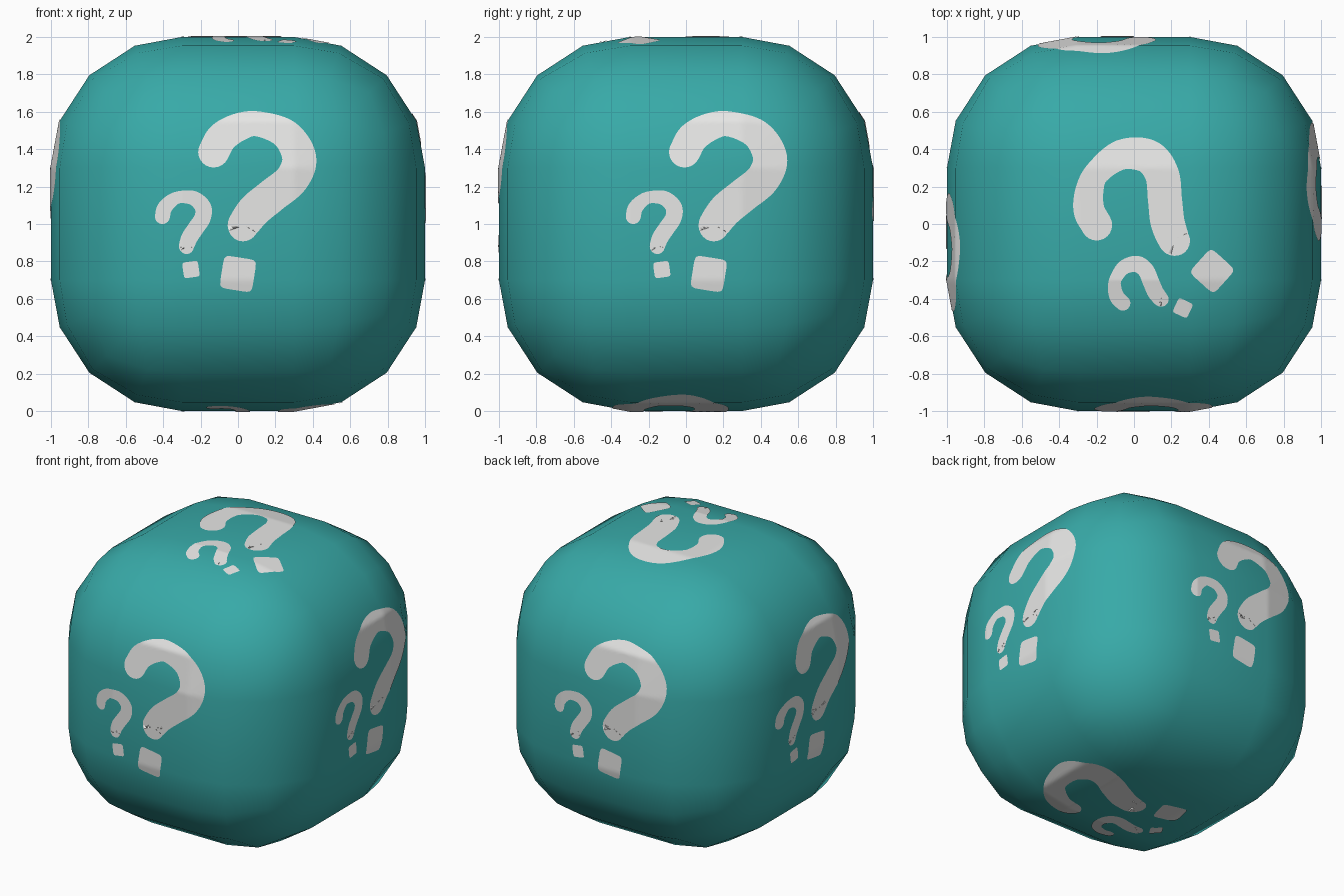
import bpy, bmesh, math
from mathutils import Vector, Matrix
from mathutils.bvhtree import BVHTree

if "Cube" in bpy.data.objects:
    bpy.data.objects.remove(bpy.data.objects["Cube"])

FLAT, R = 0.30, 0.70          # half size of the flat face, edge radius
LIFT = 0.004                  # height of the painted plates above the body


def material(name, rgb):
    m = bpy.data.materials.new(name)
    m.diffuse_color = (*rgb, 1)
    m.use_nodes = True
    m.node_tree.nodes["Principled BSDF"].inputs["Base Color"].default_value = m.diffuse_color
    return m


teal = material("teal", (0.039, 0.40, 0.39))
white = material("off_white", (0.80, 0.80, 0.79))

X, Y, Z = Vector((1, 0, 0)), Vector((0, 1, 0)), Vector((0, 0, 1))
# side: right axis, up axis, mark rotation (degrees), mark shift
SIDES = {
    "front": (X, Z, 0, (0, 0)),
    "right": (Y, Z, 0, (0.122, 0)),
    "back": (-X, Z, 0, (0.095, 0.015)),
    "left": (-Y, Z, 0, (0.048, -0.01)),
    "top": (X, Y, 57, (0.194, -0.106)),
    "bottom": (X, -Y, -66, (-0.003, 0.035)),
}


def make_object(name, bm, mat):
    mesh = bpy.data.meshes.new(name)
    bm.to_mesh(mesh)
    mesh.materials.append(mat)
    for p in mesh.polygons:
        p.use_smooth = True
    ob = bpy.data.objects.new(name, mesh)
    ob.location.z = 1
    bpy.context.collection.objects.link(ob)
    return ob


def add_grid(bm, rows):
    verts = [[bm.verts.new(p) for p in row] for row in rows]
    for a, b in zip(verts, verts[1:]):
        for j in range(len(a) - 1):
            bm.faces.new((a[j], b[j], b[j + 1], a[j + 1]))


# Rounded cube: six grids, pushed onto a radius around an inner cube
def rounded(p):
    inner = Vector([max(-FLAT, min(FLAT, c)) for c in p])
    return inner + (p - inner).normalized() * R


ticks = [-1, -0.57, -FLAT, FLAT, 0.57, 1]
body = bmesh.new()
for u, v, _, _ in SIDES.values():
    n = u.cross(v)
    add_grid(body, [[rounded(n + u * a + v * b) for b in ticks] for a in ticks])
bmesh.ops.remove_doubles(body, verts=body.verts, dist=1e-4)
bmesh.ops.recalc_face_normals(body, faces=body.faces)
make_object("rounded_cube", body, teal)
bvh = BVHTree.FromBMesh(body)

# Hook centre line: x, y, half width
HOOK = [(-0.13, 0.385, 0.083), (-0.085, 0.463, 0.083), (0.005, 0.518, 0.075),
        (0.107, 0.535, 0.067), (0.255, 0.48, 0.08), (0.327, 0.356, 0.091),
        (0.289, 0.242, 0.091), (0.182, 0.152, 0.091), (0.09, 0.076, 0.091),
        (0.033, 0.002, 0.085), (0.027, -0.013, 0.08)]
ACROSS = 10


def spline(points, steps):
    pts = [Vector(p) for p in points]
    pts = [2 * pts[0] - pts[1]] + pts + [2 * pts[-1] - pts[-2]]
    out = []
    for a, b, c, d in zip(pts, pts[1:], pts[2:], pts[3:]):
        for i in range(steps):
            t = i / steps
            out.append(0.5 * (2 * b + (c - a) * t + (2 * a - 5 * b + 4 * c - d) * t * t
                              + (3 * b - a - 3 * c + d) * t ** 3))
    return out + [pts[-2]]


def row(centre, tangent, half):
    left = Vector((-tangent.y, tangent.x))
    return [centre + left * half * (2 * j / ACROSS - 1) for j in range(ACROSS + 1)]


def hook_rows():
    s = spline(HOOK, 8)
    c = [p.to_2d() for p in s]
    t = [(c[min(i + 1, len(c) - 1)] - c[max(i - 1, 0)]).normalized() for i in range(len(c))]
    rows = []
    caps = [math.radians(a) for a in (88, 75, 60, 45, 30, 15)]
    for a in caps:                                     # round start
        rows.append(row(c[0] - t[0] * s[0].z * math.sin(a), t[0], s[0].z * math.cos(a)))
    for p, q, r in zip(c, t, s):
        rows.append(row(p, q, r.z))
    for a in reversed(caps):                           # round end
        rows.append(row(c[-1] + t[-1] * s[-1].z * math.sin(a), t[-1], s[-1].z * math.cos(a)))
    return rows


def dot_rows():
    centre, half = Vector((0, -0.267)), 0.088
    t = Vector((math.cos(math.radians(-9)), math.sin(math.radians(-9))))
    rows = []
    for i in range(17):
        k = -math.cos(math.pi * (0.02 + 0.96 * i / 16))
        rows.append(row(centre + t * half * k, t, half * (1 - abs(k) ** 7) ** (1 / 7)))
    return rows


# Large mark plus a smaller, tilted copy beside it
big = [hook_rows(), dot_rows()]
tip, small_tip = Vector((-0.13, 0.385)), Vector((-0.404, 0.04))
tilt = Matrix.Rotation(math.radians(17), 2)
small = [[[small_tip + 0.484 * (tilt @ (p - tip)) for p in r] for r in part] for part in big]

# Painted marks laid onto each side of the body
for side, (u, v, angle, shift) in SIDES.items():
    n = u.cross(v)
    turn = Matrix.Rotation(math.radians(angle), 2)

    def lay(p):
        q = turn @ p + Vector(shift)
        hit = bvh.ray_cast(u * q.x + v * q.y + n * 2, -n)[0]
        return hit + n * LIFT

    bm = bmesh.new()
    for part in big + small:
        add_grid(bm, [[lay(p) for p in r] for r in part])
    make_object("painted_marks_" + side, bm, white)
